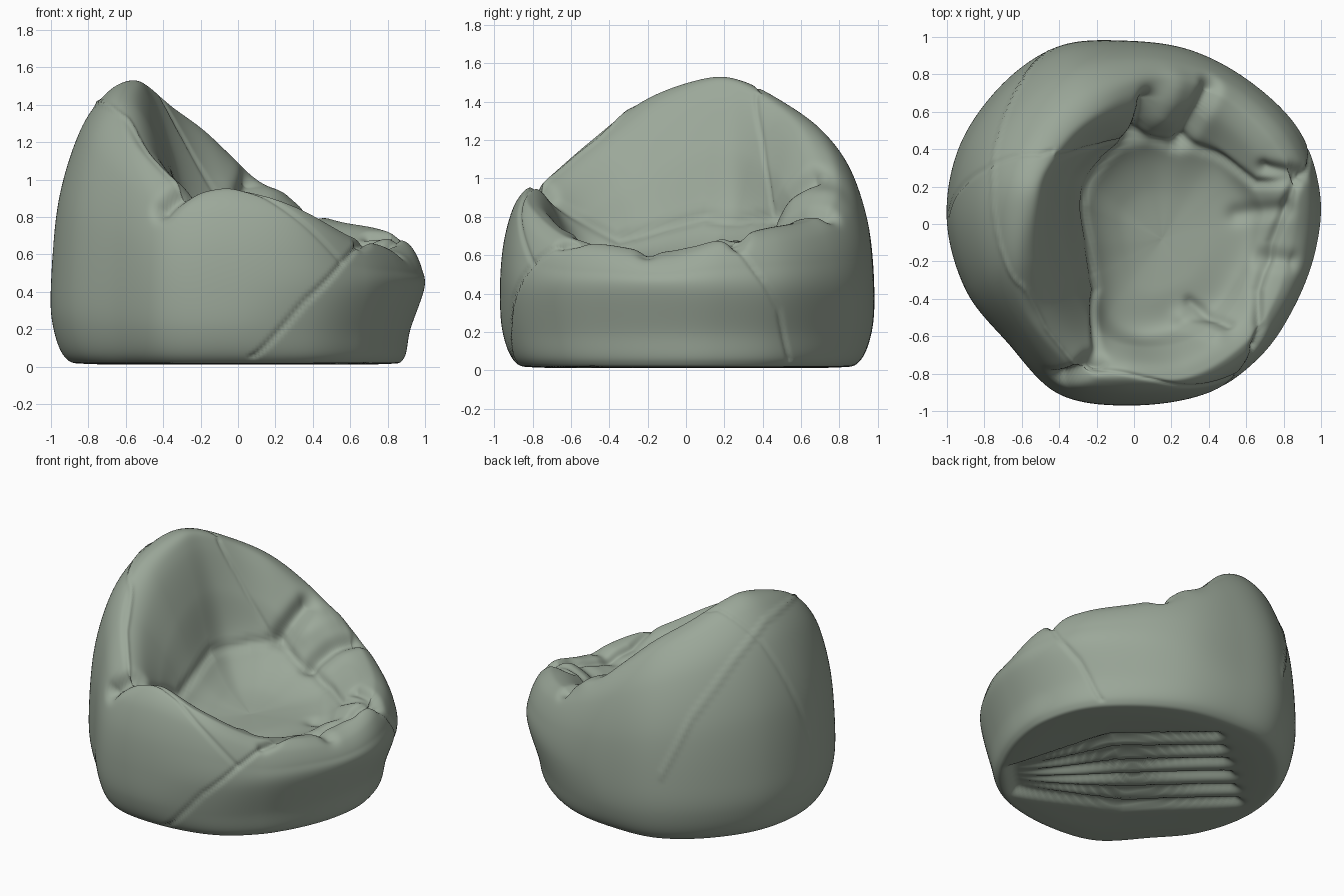
import bpy, bmesh, math
from mathutils import Vector
from mathutils.bvhtree import BVHTree
from mathutils.kdtree import KDTree

# One row per station round the bag, starting at the back:
# widest outline (x, y), crest (x, y, z)
SHELL = [
    (-1.00, 0.03, -0.56, 0.10, 1.52), (-0.93, 0.42, -0.51, 0.28, 1.51),
    (-0.70, 0.75, -0.38, 0.48, 1.40), (-0.40, 0.95, -0.20, 0.63, 1.27),
    (-0.05, 0.98, 0.00, 0.73, 1.09), (0.30, 0.93, 0.22, 0.74, 0.91),
    (0.62, 0.76, 0.48, 0.64, 0.79), (0.88, 0.50, 0.72, 0.42, 0.74),
    (0.99, 0.17, 0.84, 0.18, 0.69), (0.97, -0.13, 0.81, -0.10, 0.62),
    (0.86, -0.43, 0.74, -0.38, 0.65), (0.68, -0.70, 0.58, -0.62, 0.70),
    (0.40, -0.90, 0.28, -0.80, 0.86), (0.00, -0.97, -0.02, -0.80, 0.95),
    (-0.40, -0.91, -0.27, -0.76, 0.95), (-0.68, -0.63, -0.52, -0.50, 1.18),
    (-0.90, -0.35, -0.59, -0.20, 1.41)]
# Foot of the inner wall at each station (x, y, z)
FOOT = [
    (-0.27, 0.08, 0.80), (-0.25, 0.24, 0.80), (-0.12, 0.37, 0.78),
    (0.00, 0.42, 0.75), (0.12, 0.42, 0.70), (0.25, 0.39, 0.66),
    (0.40, 0.32, 0.60), (0.50, 0.21, 0.57), (0.58, 0.08, 0.55),
    (0.58, -0.08, 0.54), (0.52, -0.26, 0.53), (0.42, -0.43, 0.52),
    (0.22, -0.54, 0.53), (0.02, -0.57, 0.56), (-0.13, -0.48, 0.61),
    (-0.20, -0.28, 0.68), (-0.24, -0.10, 0.75)]
SEAT = Vector((0.15, -0.08, 0.54))
AROUND, ALONG = 22, 11


def spline(a, b, c, d, t):
    return b + (c - a) * (t / 2) + (a * 2 - b * 5 + c * 4 - d) * (t * t / 2) \
        + (b * 3 - a - c * 3 + d) * (t ** 3 / 2)


def profile(shell, foot):
    """Control points from the middle of the base, over the crest, to the seat."""
    o, k, s = Vector((*shell[:2], 0.42)), Vector(shell[2:]), Vector(foot)
    lean = 0.06 * max(0, o.x)
    pts = [Vector((0, 0, 0.02))]
    for f, z in ((0.45, 0.018), (0.8, 0.014), (0.92 - lean / 2, 0.045), (0.985 - lean, 0.2)):
        pts.append(Vector((o.x * f, o.y * f, z)))
    for deg in (0, 25, 50, 72, 90):
        a = math.radians(deg)
        p = o.lerp(k, 1 - math.cos(a))
        p.z = o.z + (k.z - o.z) * math.sin(a)
        pts.append(p)
    for f, g in ((0.28, 0.12), (0.62, 0.5), (1, 1)):
        p = k.lerp(s, f)
        p.z = k.z + (s.z - k.z) * g
        pts.append(p)
    p = s.lerp(SEAT, 0.45)
    p.z = s.z + (SEAT.z - s.z) * 0.72
    return pts + [p, SEAT.copy()]


# Smooth grid through the control profiles
ctrl = [profile(a, b) for a, b in zip(SHELL, FOOT)]
n, m = len(ctrl), len(ctrl[0])
columns = []
for i in range(n):
    for j in range(AROUND):
        q = [ctrl[(i + k) % n] for k in (-1, 0, 1, 2)]
        c = [spline(q[0][r], q[1][r], q[2][r], q[3][r], j / AROUND) for r in range(m)]
        line = []
        for r in range(m - 1):
            a, d = c[max(r - 1, 0)], c[min(r + 2, m - 1)]
            line += [spline(a, c[r], c[r + 1], d, t / ALONG) for t in range(ALONG)]
        columns.append(line + [c[-1]])

bm = bmesh.new()
rows = [[bm.verts.new(p) for p in col[1:-1]] for col in columns]
low, high = bm.verts.new(columns[0][0]), bm.verts.new(SEAT)
for a, b in zip(rows, rows[1:] + rows[:1]):
    bm.faces.new((low, b[0], a[0]))
    bm.faces.new((high, a[-1], b[-1]))
    for r in range(len(a) - 1):
        bm.faces.new((a[r], b[r], b[r + 1], a[r + 1]))
bmesh.ops.recalc_face_normals(bm, faces=bm.faces)
bm.normal_update()
surface = BVHTree.FromBMesh(bm)
bm.verts.ensure_lookup_table()
base = [v.co.copy() for v in bm.verts]
normals = [v.normal.copy() for v in bm.verts]
push = [0.0] * len(base)


def crease(depth, width, *pts):
    """Press a groove (or raise a roll if depth is negative) along a path on the cloth."""
    pts = [Vector(p) for p in pts]
    path = []
    for a, b in zip(pts, pts[1:]):
        steps = max(2, int((b - a).length / 0.012))
        path += [surface.find_nearest(a.lerp(b, t / steps))[0] for t in range(steps + 1)]
    tree = KDTree(len(path))
    for i, p in enumerate(path):
        tree.insert(p, i)
    tree.balance()
    for i, p in enumerate(base):
        d = tree.find(p)[2] / width
        if d < 3:
            push[i] += depth * math.exp(-d * d)


# Seams
SW = 0.013
crease(0.014, SW, (0.67, -0.68, 0.67), (0.54, -0.8, 0.54), (0.36, -0.93, 0.34), (0.08, -0.92, 0.03))
crease(0.014, SW, (0.86, 0.22, 0.66), (0.95, 0.38, 0.5), (0.88, 0.5, 0.3), (0.76, 0.57, 0.03))
crease(0.010, SW, (-0.2, -0.76, 0.96), (0.1, -0.83, 0.93), (0.32, -0.88, 0.8), (0.55, -0.8, 0.56))
crease(0.010, SW, (-0.98, 0.05, 0.6), (-0.95, 0.18, 0.95), (-0.8, 0.3, 1.3), (-0.5, 0.37, 1.47),
       (-0.28, 0.4, 1.2), (-0.05, 0.42, 0.85))
crease(-0.010, SW, (-0.45, 0.93, 0.5), (-0.6, 0.8, 0.9), (-0.74, 0.5, 1.25), (-0.75, 0.2, 1.4),
       (-0.66, -0.2, 1.36), (-0.48, -0.55, 1.12), (-0.3, -0.77, 0.95))
# Seat outline seam and tucked front lip
crease(0.022, 0.03, (-0.2, -0.72, 0.9), (-0.18, -0.35, 0.7), (-0.27, 0.1, 0.8), (-0.14, 0.34, 0.8),
       (0.0, 0.46, 0.8), (0.2, 0.41, 0.7), (0.27, 0.42, 0.7), (0.65, 0.22, 0.64), (0.87, 0.24, 0.68))
crease(0.03, 0.03, (0.86, 0.22, 0.68), (0.73, -0.1, 0.6), (0.66, -0.35, 0.62), (0.67, -0.66, 0.67))
# Deep folds round the rim
crease(0.07, 0.05, (-0.2, -0.72, 0.95), (-0.3, -0.8, 0.93), (-0.42, -0.87, 0.86))
crease(0.07, 0.06, (0.07, 0.66, 1.0), (0.0, 0.47, 0.82))
crease(0.06, 0.05, (0.42, 0.75, 0.83), (0.32, 0.58, 0.78), (0.25, 0.44, 0.7))
crease(0.04, 0.04, (0.9, 0.27, 0.66), (0.7, 0.3, 0.7))
crease(0.03, 0.05, (0.85, -0.2, 0.62), (0.68, -0.18, 0.6))
# Soft rolls and dimples in the seat
crease(-0.03, 0.09, (0.15, 0.6, 0.85), (0.22, 0.72, 0.9))
crease(0.02, 0.03, (0.3, -0.42, 0.53), (0.52, -0.58, 0.6))
crease(-0.02, 0.05, (0.25, -0.5, 0.53), (0.46, -0.66, 0.62))
crease(0.025, 0.05, (0.55, 0.05, 0.55), (0.8, 0.08, 0.66))
# Gathered wrinkles fanning over the underside
for k in range(6):
    s = -0.5 + 0.2 * k
    crease(0.045, 0.04, (0.52 + s * 0.2, -0.55 + s * 0.2, 0), (0.1 + s * 0.6, -0.05 + s * 0.6, 0),
           (-0.4 + s * 0.62, 0.42 + s * 0.55, 0))

for v, p, nrm, d in zip(bm.verts, base, normals, push):
    v.co = p - nrm * d
    v.co.z = max(v.co.z, 0.005)

mesh = bpy.data.meshes.new("bean_bag_seat")
bm.to_mesh(mesh)
bm.free()
for f in mesh.polygons:
    f.use_smooth = True
cloth = bpy.data.materials.new("sage green cloth")
cloth.diffuse_color = (0.33, 0.39, 0.32, 1)
mesh.materials.append(cloth)
bpy.context.collection.objects.link(bpy.data.objects.new("bean_bag_seat", mesh))
